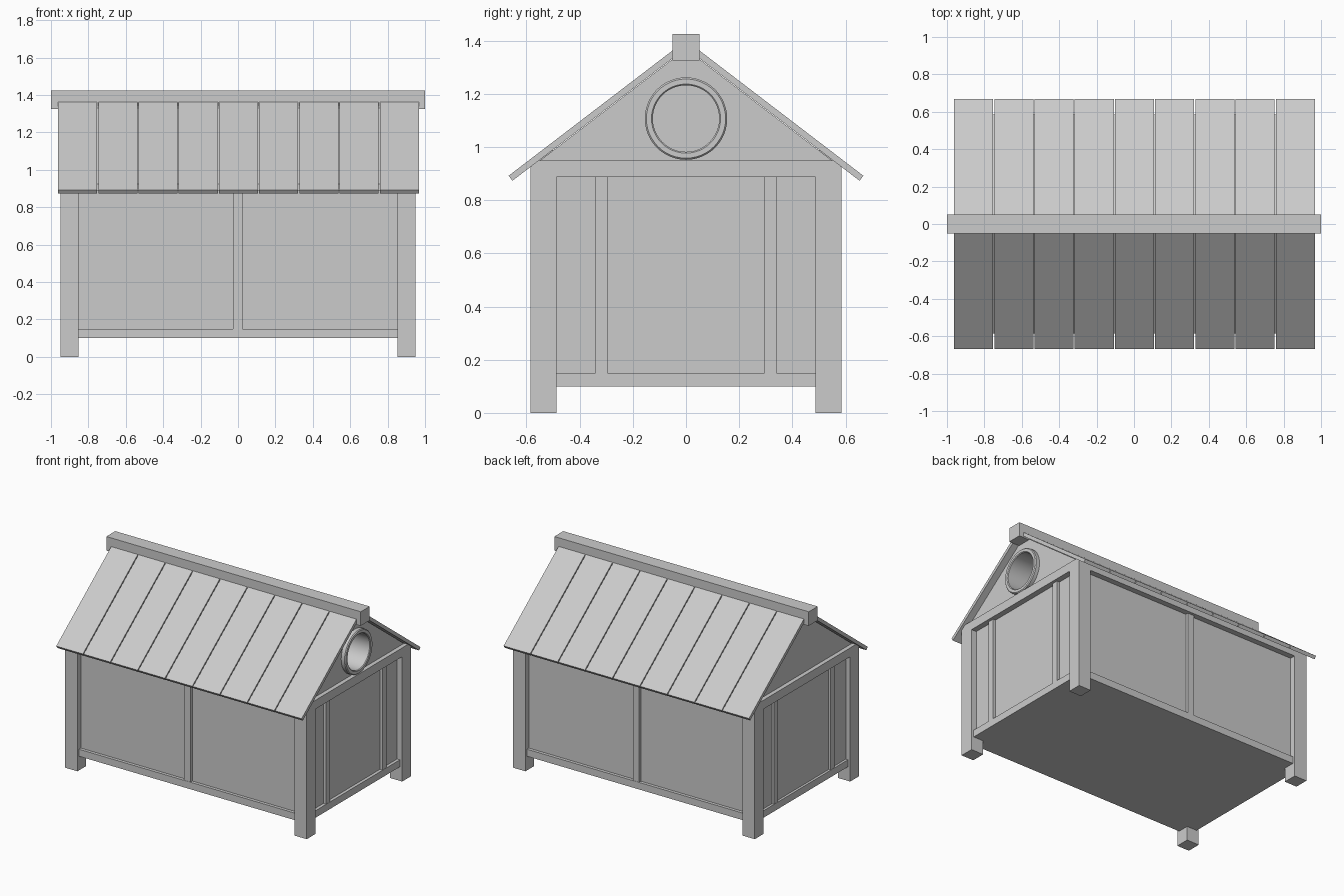
import bpy, bmesh, math

if "Cube" in bpy.data.objects:
    bpy.data.objects.remove(bpy.data.objects["Cube"])

gray = bpy.data.materials.new("plain_gray")
gray.diffuse_color = (0.6, 0.6, 0.6, 1)
gray.use_nodes = True
gray.node_tree.nodes["Principled BSDF"].inputs["Base Color"].default_value = gray.diffuse_color


def make(name, bm):
    bmesh.ops.recalc_face_normals(bm, faces=bm.faces)
    me = bpy.data.meshes.new(name)
    bm.to_mesh(me)
    bm.free()
    me.materials.append(gray)
    ob = bpy.data.objects.new(name, me)
    bpy.context.collection.objects.link(ob)
    return ob


def prism(name, profile, x0, x1):
    """Extrude a closed (y, z) profile along x."""
    bm = bmesh.new()
    face = bm.faces.new([bm.verts.new((x0, y, z)) for y, z in profile])
    ext = bmesh.ops.extrude_face_region(bm, geom=[face])
    verts = [v for v in ext["geom"] if isinstance(v, bmesh.types.BMVert)]
    bmesh.ops.translate(bm, verts=verts, vec=(x1 - x0, 0, 0))
    return make(name, bm)


def box(name, x, y, z):
    return prism(name, [(y[0], z[0]), (y[1], z[0]), (y[1], z[1]), (y[0], z[1])], *x)


def span(s, a, b):
    """Mirror the range a..b to the side s."""
    return (a, b) if s > 0 else (-b, -a)


def under(y):
    """Height of the roof underside."""
    return 1.372 - 0.764 * abs(y)


def lathe(name, profile, x, z, segs=48):
    """Spin (radius, depth) points about an x-directed axis."""
    bm = bmesh.new()
    rings = []
    for r, d in profile:
        rings.append([bm.verts.new((x + d, r * math.cos(2 * math.pi * i / segs),
                                    z + r * math.sin(2 * math.pi * i / segs)))
                      for i in range(segs)])
    for a, b in zip(rings, rings[1:]):
        for i in range(segs):
            j = (i + 1) % segs
            bm.faces.new((a[i], a[j], b[j], b[i]))
    bm.faces.new(rings[0])
    bm.faces.new(rings[-1])
    return make(name, bm)


# Body walls and floor
box("body", (-0.915, 0.91), (-0.545, 0.545), (0.1, 0.9))

# Corner posts, rails, studs and top beams
for sx in (-1, 1):
    for sy in (-1, 1):
        box("corner_post", span(sx, 0.853, 0.95), span(sy, 0.487, 0.585), (0, 0.89))
    box("end_bottom_rail", span(sx, 0.89, 0.932), (-0.49, 0.49), (0.1, 0.15))
    for sy in (-1, 1):
        box("end_stud", span(sx, 0.89, 0.93), span(sy, 0.295, 0.341), (0.14, 0.89))
    prism("end_beam", [(-0.585, 0.887), (0.585, 0.887), (0.585, under(0.585)),
                       (0.552, 0.95), (-0.552, 0.95), (-0.585, under(0.585))],
          *span(sx, 0.85, 0.95))

for sy in (-1, 1):
    box("long_bottom_rail", (-0.86, 0.86), span(sy, 0.53, 0.567), (0.1, 0.15))
    box("long_stud", (-0.027, 0.023), span(sy, 0.53, 0.565), (0.14, 0.89))
    prism("long_beam", [(sy * 0.5, 0.887), (sy * 0.585, 0.887),
                        (sy * 0.585, under(0.585)), (sy * 0.5, under(0.5))], -0.86, 0.86)

# Attic with gable ends
attic = prism("attic", [(-0.55, 0.895), (0.55, 0.895), (0.55, under(0.55) - 0.003),
                        (0, under(0) - 0.003), (-0.55, under(0.55) - 0.003)], -0.92, 0.92)

# Recess for the round window
cutter = lathe("window_cutter", [(0.14, -0.2), (0.14, 0.1)], 0.92, 1.107)
cutter.hide_render = True
cutter.hide_set(True)
cut = attic.modifiers.new("round_opening", "BOOLEAN")
cut.operation = "DIFFERENCE"
cut.solver = "EXACT"
cut.object = cutter

# Round window frame with its deep sleeve
frame = lathe("round_window_frame",
              [(0.125, -0.195), (0.125, 0.027), (0.13, 0.032), (0.149, 0.032),
               (0.155, 0.026), (0.155, -0.01), (0.138, -0.01), (0.138, -0.199)],
              0.92, 1.107)
bpy.context.view_layer.objects.active = frame
frame.select_set(True)
bpy.ops.object.shade_smooth_by_angle(angle=math.radians(30))

# Roof planks, nine per side
pitch = 1.935 / 9
for sy in (-1, 1):
    for i in range(9):
        x0 = -0.965 + i * pitch
        prism("roof_plank", [(sy * 0.03, under(0.03)), (sy * 0.653, under(0.653)),
                             (sy * 0.667, under(0.653) + 0.019),
                             (sy * 0.03, under(0.03) + 0.0297)],
              x0 + 0.003, x0 + pitch - 0.003)

# Ridge beam
box("ridge_beam", (-1, 1), (-0.05, 0.05), (1.325, 1.425))
